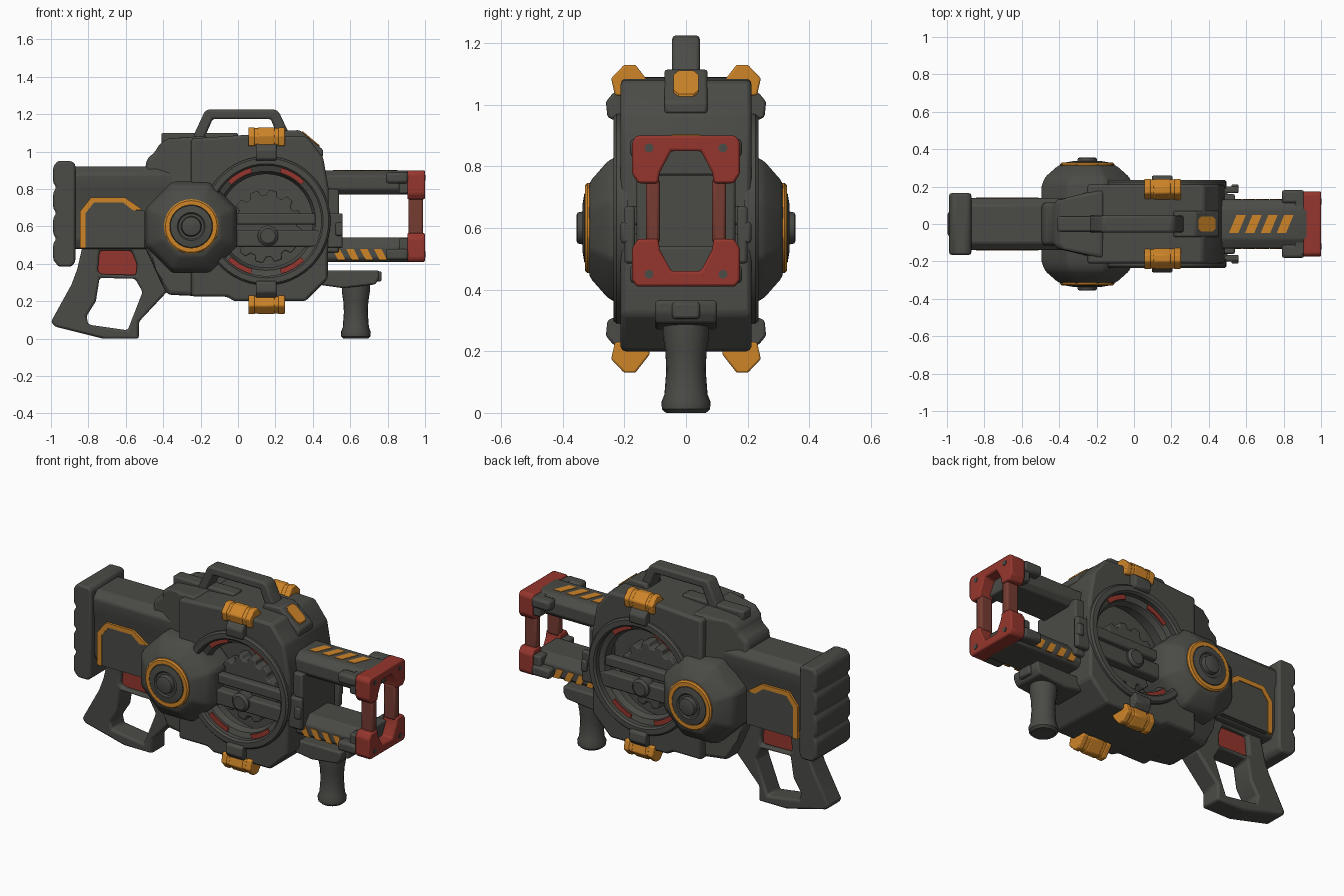
import bpy, bmesh, math

def material(name, col):
    m = bpy.data.materials.new(name)
    m.diffuse_color = (*col, 1)
    return m

GREY = material("dark_grey", (0.069, 0.07, 0.062))
ORANGE = material("orange", (0.62, 0.235, 0.022))
RED = material("red", (0.30, 0.037, 0.026))
BROWN = material("dull_red", (0.18, 0.045, 0.032))
CX, CZ = 0.15, 0.63          # centre of the round side window

def finish(name, bm, mat, bevel=0, segs=2):
    bmesh.ops.recalc_face_normals(bm, faces=bm.faces)
    me = bpy.data.meshes.new(name)
    bm.to_mesh(me)
    bm.free()
    me.materials.append(mat)
    ob = bpy.data.objects.new(name, me)
    bpy.context.collection.objects.link(ob)
    if bevel:
        b = ob.modifiers.new("bevel", 'BEVEL')
        b.width, b.segments, b.limit_method = bevel, segs, 'ANGLE'
        b.angle_limit = math.radians(25)
    return ob

def prism(name, pts, d0, d1, mat=GREY, axis='y', bevel=0, holes=(), segs=2):
    """Extrude a flat outline (with optional holes) along an axis."""
    put = {'y': lambda a, b, d: (a, d, b), 'x': lambda a, b, d: (d, a, b),
           'z': lambda a, b, d: (a, b, d)}[axis]
    bm = bmesh.new()
    edges = []
    for loop in (pts, *holes):
        vs = [bm.verts.new(put(a, b, d0)) for a, b in loop]
        edges += [bm.edges.new((vs[i - 1], vs[i])) for i in range(len(vs))]
    if holes:
        bmesh.ops.triangle_fill(bm, use_beauty=True, edges=edges)
    else:
        bm.faces.new(vs)
    ex = bmesh.ops.extrude_face_region(bm, geom=bm.faces[:])
    bmesh.ops.translate(bm, vec=put(0, 0, d1 - d0),
                        verts=[g for g in ex['geom'] if isinstance(g, bmesh.types.BMVert)])
    return finish(name, bm, mat, bevel, segs)

def box(name, x, y, z, mat=GREY, bevel=0.01):
    return prism(name, [(x[0], z[0]), (x[1], z[0]), (x[1], z[1]), (x[0], z[1])],
                 y[0], y[1], mat, bevel=bevel)

def lathe(name, prof, n, c, mat=GREY, axis='y', side=1, closed=False, turn=0, bevel=0):
    """Revolve (radius, depth) points round an axis through c."""
    bm = bmesh.new()
    rings = []
    for r, d in prof:
        ring = []
        for i in range(n):
            t = 2 * math.pi * i / n + turn
            a, b = r * math.cos(t), r * math.sin(t)
            ring.append(bm.verts.new((c[0] + a, side * d, c[1] + b) if axis == 'y'
                                     else (c[0] + a, c[1] + b, d)))
        rings.append(ring)
    pairs = list(zip(rings, rings[1:])) + ([(rings[-1], rings[0])] if closed else [])
    for p, q in pairs:
        for i in range(n):
            bm.faces.new((p[i - 1], p[i], q[i], q[i - 1]))
    if not closed:
        bm.faces.new(rings[0])
        bm.faces.new(rings[-1])
    return finish(name, bm, mat, bevel)

def arc(r, a0, a1, n, c=(CX, CZ)):
    return [(c[0] + r * math.cos(math.radians(a0 + (a1 - a0) * i / n)),
             c[1] + r * math.sin(math.radians(a0 + (a1 - a0) * i / n))) for i in range(n + 1)]

def sym(half):
    """Mirror a half section over the vertical centre line."""
    return half + [(-a, b) for a, b in reversed(half)]

# --- stock -----------------------------------------------------------------
pad = [(-0.87, 0.41), (-0.87, 0.935), (-0.89, 0.95), (-0.965, 0.95)]
for k in range(4):
    z = 0.935 - k * 0.137
    pad += [(-0.988, z - 0.015), (-0.988, z - 0.105), (-0.97, z - 0.125)]
pad += [(-0.96, 0.385), (-0.89, 0.385)]
prism("stock_pad", pad, -0.165, 0.165, bevel=0.02)
prism("stock_tube", sym([(0.1, 0.92), (0.14, 0.88), (0.14, 0.8), (0.127, 0.765), (0.127, 0.53),
                         (0.1, 0.48)]), -0.88, -0.3, axis='x', bevel=0.01)
trim = [(-0.845, 0.485), (-0.845, 0.68), (-0.785, 0.755), (-0.605, 0.755), (-0.51, 0.69),
        (-0.56, 0.685), (-0.615, 0.728), (-0.77, 0.728), (-0.815, 0.67), (-0.815, 0.485)]
for s in (-1, 1):
    prism("stock_trim", trim, s * 0.12, s * 0.141, ORANGE)
    prism("stock_panel", trim[5:] + [(-0.5, 0.485), (-0.5, 0.685)], s * 0.11, s * 0.136)

# --- rear grip and trigger ---------------------------------------------------
prism("rear_grip", [(-0.83, 0.5), (-0.86, 0.37), (-0.89, 0.29), (-1.0, 0.09), (-0.98, 0.065),
                    (-0.72, 0.0), (-0.53, 0.0), (-0.53, 0.09), (-0.38, 0.25), (-0.38, 0.5)],
      -0.065, 0.065, bevel=0.015, holes=[
          [(-0.74, 0.47), (-0.75, 0.36), (-0.73, 0.345), (-0.545, 0.34), (-0.54, 0.4), (-0.57, 0.47)],
          [(-0.74, 0.325), (-0.55, 0.32), (-0.51, 0.25), (-0.59, 0.045), (-0.8, 0.075),
           (-0.81, 0.12), (-0.76, 0.2)]])
box("trigger", (-0.76, -0.53), (-0.035, 0.035), (0.335, 0.48), RED)

# --- main body ---------------------------------------------------------------
rear = prism("rear_body", [(-0.5, 0.85), (-0.49, 0.96), (-0.44, 1.0), (-0.42, 1.045), (-0.37, 1.07),
                           (-0.16, 1.085), (-0.16, 0.225), (-0.38, 0.235), (-0.44, 0.36), (-0.5, 0.5)],
             -0.19, 0.19, bevel=0.03, segs=3)
for v in rear.data.vertices:
    v.co.y *= 0.6 if v.co.x < -0.41 else 0.8 if v.co.x < -0.3 else 1
prism("drum_body", [(-0.25, 0.225), (-0.06, 0.225), (-0.02, 0.2), (0.36, 0.2), (0.48, 0.32),
                    (0.485, 0.8), (0.455, 0.97), (0.37, 1.08), (0.05, 1.09), (-0.25, 1.07)],
      -0.212, 0.212, bevel=0.015, holes=[arc(0.3, 0, 352.5, 47)])
lathe("window_wall", [(0.31, -0.05), (0.31, 0.05)], 48, (CX, CZ))
gear = []
for k in range(12):
    gear += arc(0.165, k * 30, k * 30 + 9, 2, (CX, 0.6)) + arc(0.195, k * 30 + 13, k * 30 + 26, 2, (CX, 0.6))
prism("inner_gear", gear, -0.13, 0.13, bevel=0.006)

for s in (-1, 1):
    # round window rim, inner flange and red marks
    lathe("window_rim", [(0.345, 0.19), (0.345, 0.225), (0.335, 0.236), (0.305, 0.236),
                         (0.295, 0.225), (0.295, 0.19)], 48, (CX, CZ), side=s, closed=True)
    lathe("window_flange", [(0.305, 0.15), (0.305, 0.2), (0.265, 0.185), (0.25, 0.15)],
          48, (CX, CZ), side=s, closed=True)
    for a in (60, 120, 240, 300):
        prism("red_mark", arc(0.296, a - 14, a + 14, 6) + arc(0.268, a + 14, a - 14, 6),
              s * 0.194, s * 0.202, RED)
    # cross bars, knob and front bracket
    box("upper_bar", (-0.12, 0.5), (s * 0.13, s * 0.18), (0.61, 0.67))
    box("lower_bar", (-0.12, 0.5), (s * 0.13, s * 0.195), (0.49, 0.58))
    lathe("bar_knob", [(0.055, 0.15), (0.055, 0.205), (0.04, 0.218)], 20, (0.16, 0.55), side=s)
    box("bracket", (0.47, 0.56), (s * 0.165, s * 0.2), (0.485, 0.67))
    box("bracket_pin", (0.52, 0.56), (s * 0.18, s * 0.212), (0.55, 0.62))
    # side hub
    lathe("side_hub", [(0.265, 0.05), (0.265, 0.2), (0.245, 0.25), (0.165, 0.315)], 8,
          (-0.25, 0.595), side=s, turn=math.pi / 8, bevel=0.015)
    lathe("hub_ring", [(0.146, 0.3), (0.146, 0.32), (0.138, 0.328), (0.115, 0.328), (0.115, 0.3)],
          32, (-0.25, 0.6), ORANGE, side=s, closed=True)
    lathe("hub_disc", [(0.116, 0.3), (0.112, 0.33), (0.075, 0.336), (0.068, 0.328), (0.055, 0.328),
                       (0.05, 0.352), (0.04, 0.356)], 32, (-0.25, 0.6), side=s)
    # clasps above and below the drum
    for up in (1, -1):
        flip = lambda pts: [(s * y, CZ + up * (z - CZ)) for y, z in pts]
        sec = [(0.12, 1.07), (0.165, 1.125), (0.2, 1.125), (0.24, 1.085), (0.228, 1.035), (0.13, 1.03)]
        big = [(0.18 + (y - 0.18) * 1.05, 1.08 + (z - 1.08) * 1.1) for y, z in sec]
        prism("clasp", flip(sec), 0.06, 0.24, ORANGE, 'x', 0.008)
        for x, w in ((0.055, 0.035), (0.105, 0.09), (0.215, 0.035)):
            prism("clasp_band", flip(big), x, x + w, ORANGE, 'x', 0.006)
        prism("latch", flip([(0.18, 1.05), (0.235, 1.04), (0.26, 1.01), (0.255, 0.96),
                             (0.235, 0.95), (0.18, 0.95)]), 0.095, 0.205, axis='x', bevel=0.008)

# --- top: carry handle, rail and nose ridge ------------------------------------
prism("carry_handle", [(-0.25, 1.06), (-0.18, 1.21), (-0.165, 1.225), (0.2, 1.225), (0.22, 1.21),
                       (0.29, 1.06), (0.22, 1.06), (0.175, 1.175), (-0.135, 1.175), (-0.185, 1.06)],
      -0.045, 0.045, bevel=0.012)
box("top_rail", (-0.41, 0.0), (-0.04, 0.04), (1.04, 1.1))
prism("nose_ridge", [(0.18, 1.0), (0.22, 1.11), (0.33, 1.115), (0.455, 1.01), (0.455, 0.97)],
      -0.07, 0.07, bevel=0.01)
prism("nose_light", sym([(0.025, 0.345), (0.04, 0.36), (0.04, 0.42), (0.025, 0.435)]),
      0, 0.009, ORANGE, 'z')
light = bpy.data.objects["nose_light"]                 # tilt the plate onto the slope
for v in light.data.vertices:
    x, y = v.co.y, v.co.x
    v.co = (x, y, 1.115 - (x - 0.33) * 0.84 + v.co.z - 0.001)

# --- front barrels, stripes and muzzle frame -----------------------------------
box("front_plate", (0.44, 0.54), (-0.16, 0.16), (0.46, 0.8))
prism("upper_barrel", sym([(0.08, 0.9), (0.13, 0.87), (0.13, 0.8), (0.1, 0.77)]),
      0.4, 0.93, axis='x', bevel=0.008)
prism("lower_barrel", sym([(0.09, 0.54), (0.13, 0.49), (0.13, 0.43), (0.11, 0.41)]),
      0.4, 0.93, axis='x', bevel=0.008)
for k in range(4):
    x = 0.508 + k * 0.085
    prism("top_stripe", [(x, -0.048), (x + 0.05, -0.048), (x + 0.09, 0.048), (x + 0.04, 0.048)],
          0.895, 0.903, ORANGE, 'z')
    x = 0.505 + k * 0.074
    for s in (-1, 1):
        prism("side_stripe", [(x + 0.03, 0.42), (x + 0.07, 0.42), (x + 0.04, 0.478), (x, 0.478)],
              s * 0.126, s * 0.134, ORANGE)
for up in (1, -1):
    flip = lambda pts: [(y, 0.655 + up * (z - 0.655)) for y, z in pts]
    prism("muzzle_block", flip(sym([(0.16, 0.9), (0.175, 0.88), (0.175, 0.775), (0.155, 0.745),
                                    (0.09, 0.745), (0.085, 0.78), (0.048, 0.85)])),
          0.905, 1.0, RED, 'x', 0.008)
    z0, z1 = sorted((0.655 + up * 0.12, 0.655 + up * 0.235))
    for s in (-1, 1):
        box("muzzle_collar", (0.86, 0.915), (s * 0.09, s * 0.165), (z0, z1))
        zc = 0.655 + up * 0.205
        box("muzzle_clip", (0.79, 0.91), (s * 0.11, s * 0.182), (zc - 0.03, zc + 0.03), bevel=0.015)
        prism("muzzle_bolt", arc(0.015, 0, 315, 7, (s * 0.12, zc)), 0.99, 1.003, axis='x')
for s in (-1, 1):
    box("muzzle_post", (0.912, 0.99), (s * 0.085, s * 0.13), (0.55, 0.76), BROWN)

# --- front grip ------------------------------------------------------------------
prism("grip_mount", [(0.42, 0.365), (0.755, 0.365), (0.755, 0.325), (0.735, 0.29), (0.56, 0.27),
                     (0.42, 0.29)], -0.1, 0.1, bevel=0.01)
box("grip_mount_lug", (0.7, 0.768), (-0.045, 0.045), (0.305, 0.36))
lathe("front_grip", [(0.065, 0.0), (0.078, 0.012), (0.08, 0.035), (0.07, 0.06), (0.064, 0.14),
                     (0.067, 0.2), (0.075, 0.25), (0.075, 0.3)], 20, (0.63, 0), axis='z')

# smooth shading with sharp edges kept
bpy.ops.object.select_all(action='SELECT')
bpy.context.view_layer.objects.active = bpy.context.scene.objects[0]
bpy.ops.object.shade_smooth_by_angle(angle=math.radians(32))
